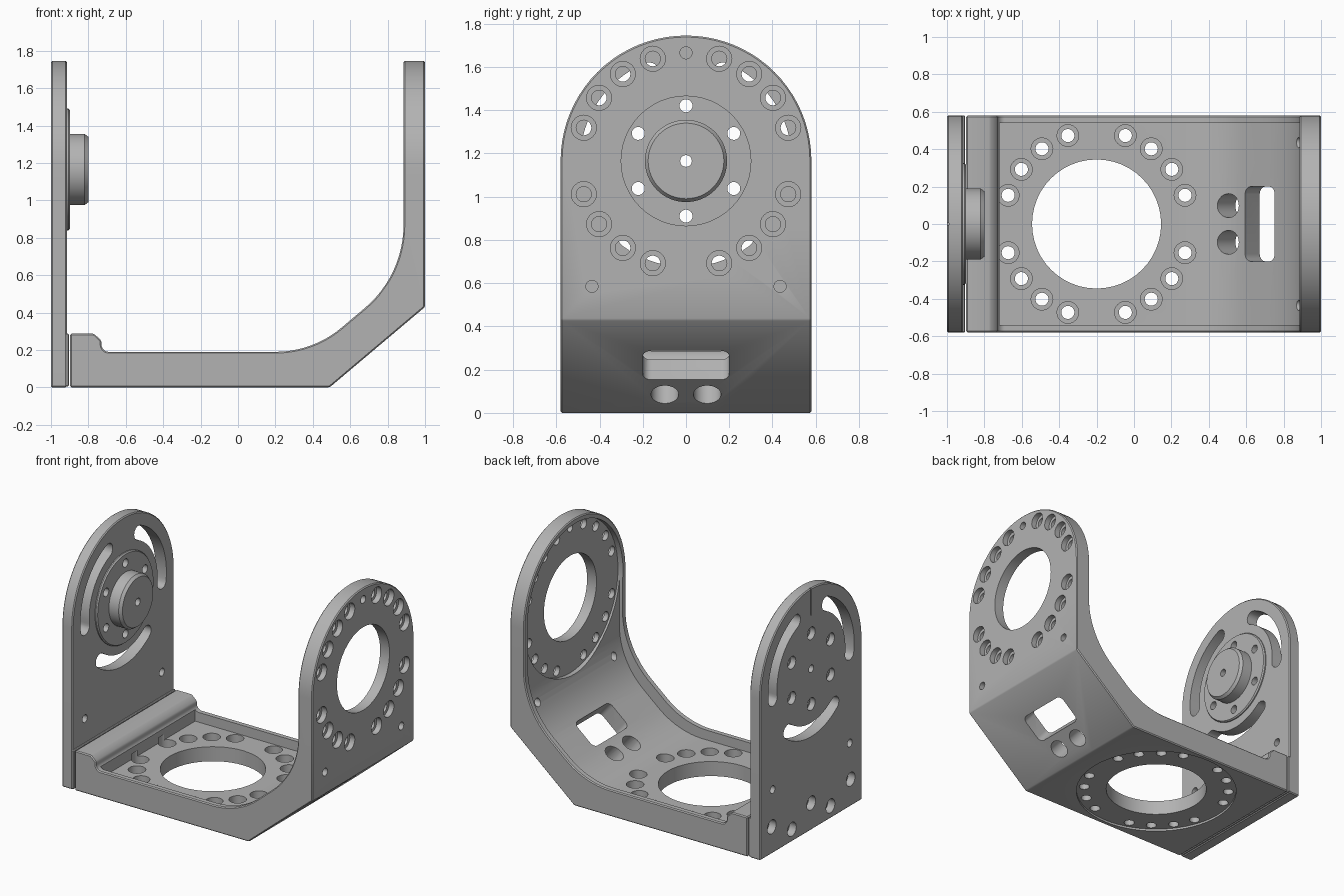
import bpy, bmesh
from math import sin, cos, tan, pi, radians
from mathutils import Matrix, Vector

if "Cube" in bpy.data.objects:
    bpy.data.objects.remove(bpy.data.objects["Cube"])

grey = bpy.data.materials.new("machined_grey")
grey.use_nodes = True
COLOUR = (0.45, 0.45, 0.45, 1)
grey.diffuse_color = COLOUR
grey.node_tree.nodes["Principled BSDF"].inputs["Base Color"].default_value = COLOUR

AXLE = 1.165     # height of the pivot axis
HALF = 0.58      # half depth of the bracket
RING = 0.497     # bolt circle radius


def frame(u, v, w, origin=(0, 0, 0)):
    """Local axes u, v, w placed at an origin."""
    m = Matrix((u, v, w)).transposed().to_4x4()
    m.translation = Vector(origin)
    return m


ALONG_X = frame((0, 1, 0), (0, 0, 1), (1, 0, 0))
ALONG_Y = frame((1, 0, 0), (0, 0, 1), (0, -1, 0))


def rounded(corners, steps=12):
    """Polygon from (x, y[, radius]) corners with filleted corners."""
    out, n = [], len(corners)
    for i, c in enumerate(corners):
        p = Vector(c[:2])
        if len(c) < 3:
            out.append(p)
            continue
        a = (Vector(corners[i - 1][:2]) - p).normalized()
        b = (Vector(corners[(i + 1) % n][:2]) - p).normalized()
        half = a.angle(b) / 2
        centre = p + (a + b).normalized() * c[2] / sin(half)
        t = c[2] / tan(half)
        s, e = p + a * t - centre, p + b * t - centre
        sweep = pi - 2 * half
        for k in range(steps + 1):
            f = k / steps
            out.append(centre + (s * sin((1 - f) * sweep) + e * sin(f * sweep)) / sin(sweep))
    return out


def loft(bm, rings):
    """Skin between closed rings of points and cap both ends."""
    rows = [[bm.verts.new(p) for p in r] for r in rings]
    n = len(rows[0])
    for a, b in zip(rows, rows[1:]):
        for i in range(n):
            j = (i + 1) % n
            bm.faces.new((a[i], a[j], b[j], b[i]))
    bm.faces.new(rows[0][::-1])
    bm.faces.new(rows[-1])


def prism(bm, outline, low, high, m):
    loft(bm, [[m @ Vector((p[0], p[1], h)) for p in outline] for h in (low, high)])


def lathe(bm, profile, m, u=0, v=0, sides=32):
    """Stepped round solid from (radius, height) pairs, offset by u, v."""
    loft(bm, [[m @ Vector((u + r * cos(2 * pi * i / sides), v + r * sin(2 * pi * i / sides), h))
               for i in range(sides)] for r, h in profile])


def rod(r, low, high):
    return [(r, low), (r, high)]


def finish(name, bm):
    bmesh.ops.recalc_face_normals(bm, faces=bm.faces)
    mesh = bpy.data.meshes.new(name)
    bm.to_mesh(mesh)
    bm.free()
    mesh.materials.append(grey)
    ob = bpy.data.objects.new(name, mesh)
    bpy.context.collection.objects.link(ob)
    return ob


def activate(ob):
    bpy.ops.object.select_all(action='DESELECT')
    ob.select_set(True)
    bpy.context.view_layer.objects.active = ob


def boolean(ob, cutter_bm, operation='DIFFERENCE'):
    cutter = finish("cutter", cutter_bm)
    cutter.hide_render = True
    mod = ob.modifiers.new("cut", 'BOOLEAN')
    mod.operation, mod.object, mod.solver = operation, cutter, 'EXACT'
    activate(ob)
    bpy.ops.object.modifier_apply(modifier=mod.name)
    bpy.data.objects.remove(cutter)


def chamfer(ob, width=0.007):
    mod = ob.modifiers.new("chamfer", 'BEVEL')
    mod.width, mod.segments = width, 1
    mod.limit_method, mod.angle_limit = 'ANGLE', radians(30)
    activate(ob)
    bpy.ops.object.modifier_apply(modifier=mod.name)


def smooth(ob):
    activate(ob)
    bpy.ops.object.shade_smooth_by_angle(angle=radians(25))


def bolt_ring():
    """Sixteen places, every 18 degrees but skipping the quarters."""
    for k in range(20):
        if k % 5:
            a = radians(18 * k)
            yield RING * sin(a), RING * cos(a)


arch = rounded([(-HALF, 0), (HALF, 0), (HALF, AXLE + HALF, HALF - 0.001),
                (-HALF, AXLE + HALF, HALF - 0.001)], 20)

# L-shaped bracket: floor, sloping corner and upright arm
side = rounded([(-0.897, 0), (0.49, 0), (1, 0.43), (1, 1.8), (0.885, 1.8),
                (0.885, 0.599, 0.58), (0.4, 0.19, 0.55), (-0.73, 0.19, 0.04),
                (-0.73, 0.25), (-0.77, 0.287), (-0.897, 0.287)])
bm = bmesh.new()
prism(bm, side, -HALF, HALF, ALONG_Y)
bracket = finish("bracket", bm)
bm = bmesh.new()
prism(bm, arch, -2, 2, ALONG_X)
boolean(bracket, bm, 'INTERSECT')
chamfer(bracket)

# pocket that leaves thin rails along both edges
bm = bmesh.new()
pocket = rounded([(-0.72, 0.12), (0.445, 0.12, 0.55), (0.91, 0.512, 0.536),
                  (0.91, AXLE), (0.6, AXLE), (-0.72, 0.5)])
prism(bm, pocket, -0.54, 0.54, ALONG_Y)
boolean(bracket, bm)

# round seats inside the arm and under the floor
FLOOR = Matrix.Translation((-0.2, 0, 0))
bm = bmesh.new()
lathe(bm, rod(0.545, 0.5, 0.925), ALONG_X, 0, AXLE, 64)
lathe(bm, rod(0.55, -0.1, 0.015), FLOOR, sides=64)
boolean(bracket, bm)

# bores, counterbored bolt holes and cable openings
bm = bmesh.new()
lathe(bm, rod(0.3, 0.8, 1.1), ALONG_X, 0, AXLE, 48)
lathe(bm, rod(0.345, -0.1, 0.3), FLOOR, sides=48)
for u, v in bolt_ring():
    lathe(bm, [(0.035, 0.85), (0.035, 0.96), (0.058, 0.96), (0.058, 1.1)], ALONG_X, u, v + AXLE, 24)
    lathe(bm, [(0.035, -0.1), (0.035, 0.065), (0.058, 0.065), (0.058, 0.16)], FLOOR, u, v, 24)
for u, v in ((0, 1.665), (-0.435, 0.585), (0.435, 0.585)):
    lathe(bm, rod(0.028, 0.7 if u else 0.9, 1.1), ALONG_X, u, v, 20)
SLOPE = frame((0, 1, 0), (0.764, 0, 0.645), (0.645, 0, -0.764), (0.49, 0, 0))
prism(bm, rounded([(-0.2, 0.238, 0.04), (0.2, 0.238, 0.04), (0.2, 0.446, 0.04),
                   (-0.2, 0.446, 0.04)], 6), -0.3, 0.1, SLOPE)
for s in (-1, 1):
    lathe(bm, rod(0.064, -0.3, 0.1), SLOPE, s * 0.098, 0.132, 28)
boolean(bracket, bm)
smooth(bracket)

# flat arched end plate with a thicker foot
bm = bmesh.new()
prism(bm, arch, -1, -0.915, ALONG_X)
plate = finish("end_plate", bm)
chamfer(plate)

# three curved slots, bolt holes and the index groove
bm = bmesh.new()
for turn in (60, 180, 300):
    def at(r, deg):
        a = radians(turn + deg)
        return Vector((r * sin(a), AXLE + r * cos(a)))
    slot = [at(0.49, d) for d in range(-36, 37, 4)]
    slot += [at(0.44 + 0.05 * cos(radians(t)), 37 + 6.5 * sin(radians(t))) for t in range(15, 180, 15)]
    slot += [at(0.39, d) for d in range(36, -37, -4)]
    slot += [at(0.44 - 0.05 * cos(radians(t)), -37 - 6.5 * sin(radians(t))) for t in range(15, 180, 15)]
    prism(bm, slot, -1.1, -0.8, ALONG_X)
for k in range(6):
    a = radians(60 * k)
    lathe(bm, [(0.045, -1.1), (0.045, -0.96), (0.03, -0.96), (0.03, -0.8)], ALONG_X,
          0.255 * sin(a), AXLE + 0.255 * cos(a), 24)
lathe(bm, rod(0.027, -1.1, -0.8), ALONG_X, 0, AXLE, 20)
for u, v in ((-0.45, 0.195), (0, 0.195), (0.45, 0.195), (-0.22, 0.09), (0.22, 0.09)):
    lathe(bm, rod(0.05, -1.1, -0.945), ALONG_X, u, v, 24)
for s in (-1, 1):
    lathe(bm, rod(0.028, -1.1, -0.8), ALONG_X, s * 0.44, 0.46, 20)
prism(bm, [(-0.006, 1.55), (0.006, 1.55), (0.006, 1.8), (-0.006, 1.8)], -1.1, -0.99, ALONG_X)
boolean(plate, bm)
smooth(plate)

bm = bmesh.new()
prism(bm, [(-HALF, 0.006), (HALF, 0.006), (HALF, 0.287), (-HALF, 0.287)], -0.925, -0.903, ALONG_X)
foot = finish("plate_foot", bm)
chamfer(foot, 0.005)

# pivot flange and hub
bm = bmesh.new()
lathe(bm, [(0.325, -0.917), (0.325, -0.907), (0.318, -0.898), (0.19, -0.898),
           (0.19, -0.82), (0.175, -0.8)], ALONG_X, 0, AXLE, 64)
hub = finish("pivot_hub", bm)
bm = bmesh.new()
for k in range(6):
    a = radians(60 * k)
    lathe(bm, rod(0.03, -1, -0.7), ALONG_X, 0.255 * sin(a), AXLE + 0.255 * cos(a), 24)
lathe(bm, rod(0.027, -1, -0.7), ALONG_X, 0, AXLE, 20)
boolean(hub, bm)
smooth(hub)
